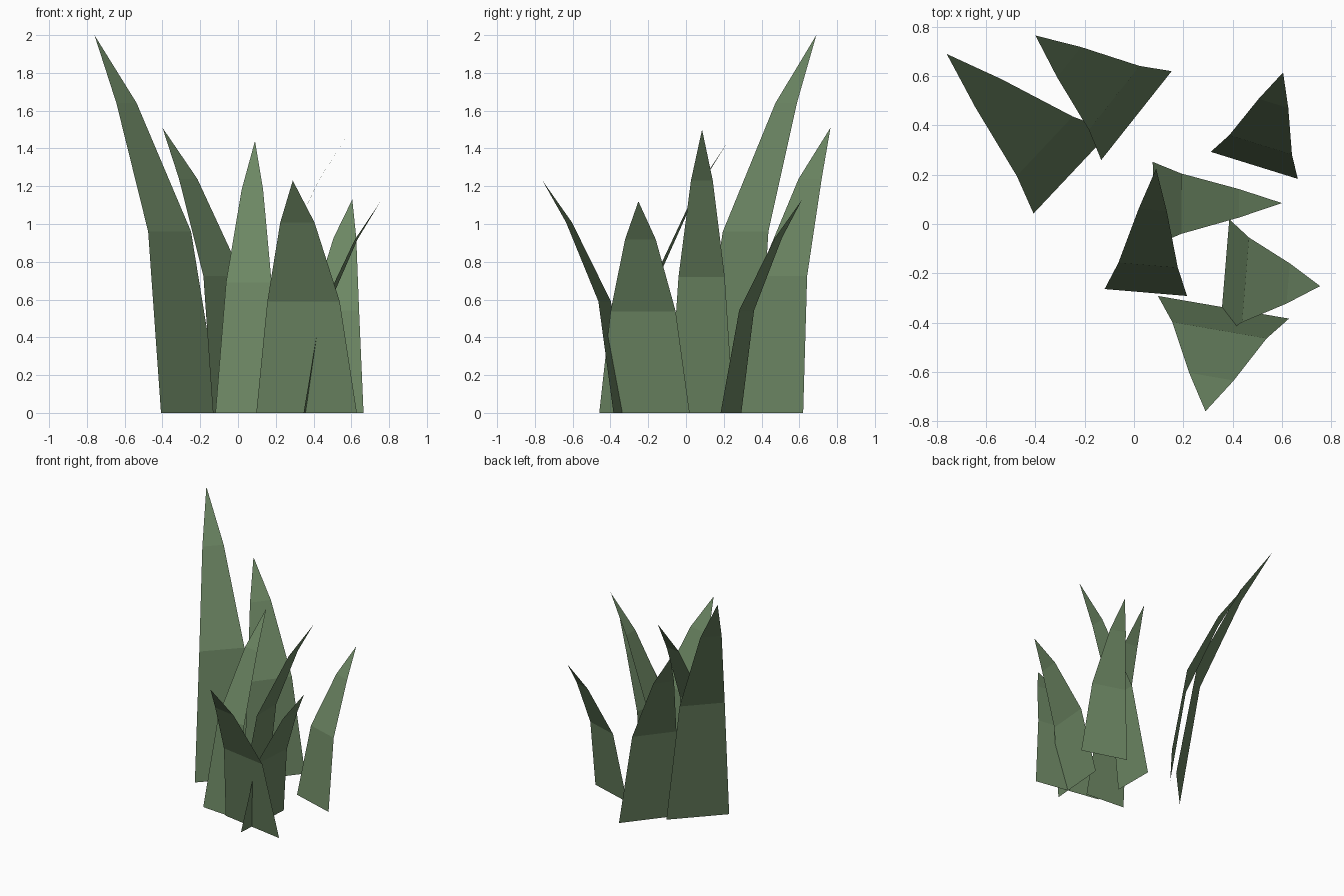
import bpy
import bmesh
from mathutils import Vector

cube = bpy.data.objects.get("Cube")
if cube:
    bpy.data.objects.remove(cube, do_unlink=True)

# Leaf colour
green = bpy.data.materials.new("leaf_green")
green.use_nodes = True
colour = (0.15, 0.24, 0.125, 1)
green.diffuse_color = colour
bsdf = green.node_tree.nodes["Principled BSDF"]
bsdf.inputs["Base Color"].default_value = colour
bsdf.inputs["Roughness"].default_value = 0.9

# Shared blade profile: height, lean and width as fractions
PROFILE = [(0, 0, 1), (0.48, 0.22, 0.72), (0.82, 0.667, 0.34)]


def blade(name, base, tip, width):
    """Flat creased leaf, widest at the ground, bending over to a point."""
    base, tip = Vector((*base, 0)), Vector(tip)
    lean = Vector((tip.x - base.x, tip.y - base.y, 0))
    side = Vector((lean.y, -lean.x, 0)).normalized() * width / 2
    bm = bmesh.new()
    rows = []
    for rise, bend, wide in PROFILE:
        centre = base + lean * bend + Vector((0, 0, tip.z * rise))
        rows.append([bm.verts.new(centre - side * wide),
                     bm.verts.new(centre + side * wide)])
    for low, high in zip(rows, rows[1:]):
        bm.faces.new((low[0], low[1], high[1], high[0]))
    bm.faces.new((*rows[-1], bm.verts.new(tip)))
    mesh = bpy.data.meshes.new(name)
    bm.to_mesh(mesh)
    bm.free()
    mesh.materials.append(green)
    obj = bpy.data.objects.new(name, mesh)
    bpy.context.collection.objects.link(obj)


# The seven leaves of the clump
blade("tall_back_right_leaf", (-0.25, 0.21), (-0.76, 0.69, 2.0), 0.46)
blade("back_leaf", (0.01, 0.44), (-0.40, 0.765, 1.51), 0.46)
blade("back_left_leaf", (0.488, 0.238), (0.605, 0.615, 1.13), 0.37)
blade("centre_leaf", (0.077, 0.082), (0.60, 0.085, 1.5), 0.34)
blade("inner_front_leaf", (0.048, -0.278), (0.09, 0.225, 1.44), 0.336)
blade("left_leaf", (0.367, -0.22), (0.755, -0.252, 1.12), 0.48)
blade("front_leaf", (0.363, -0.338), (0.29, -0.76, 1.23), 0.54)
